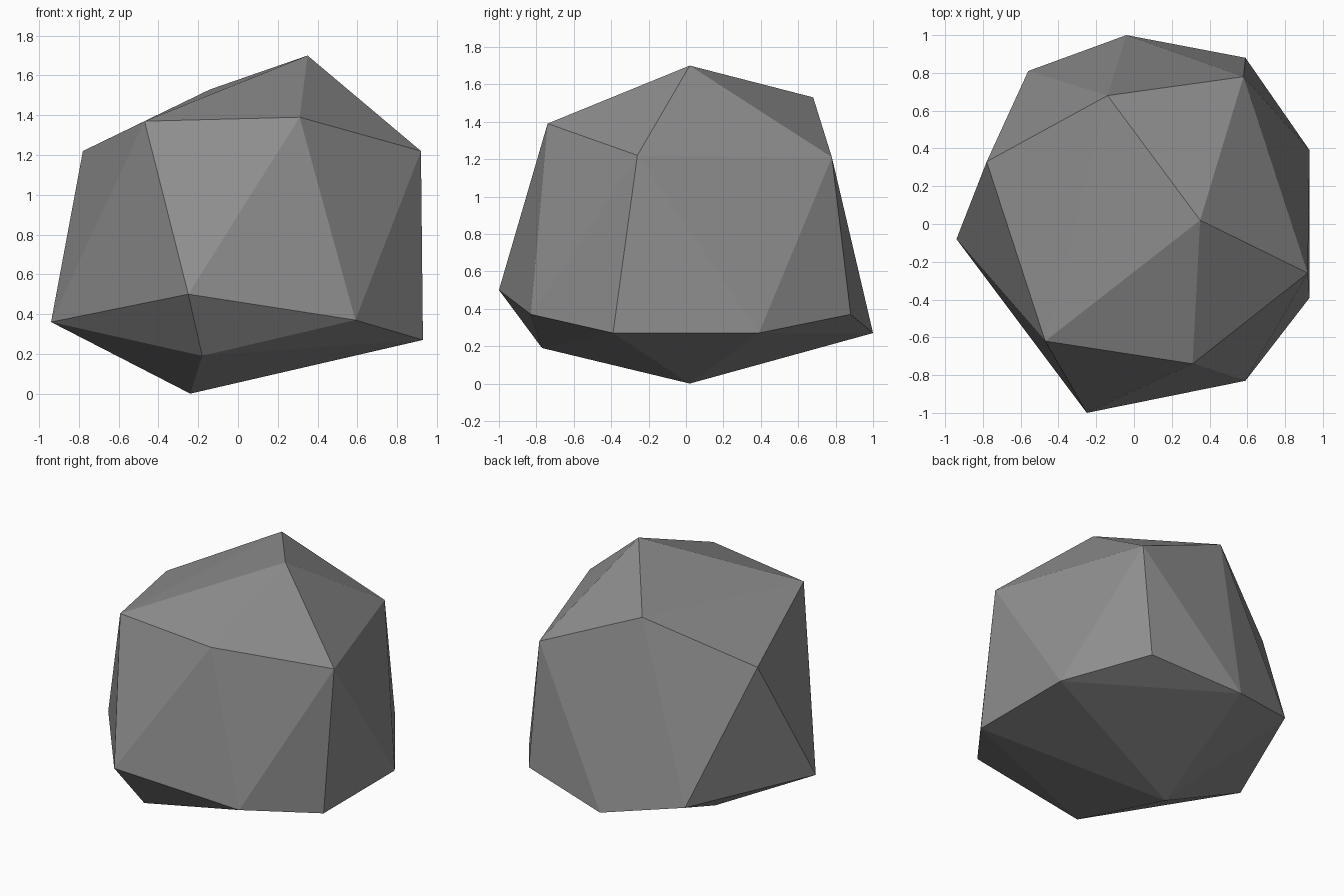
import bpy
import bmesh

# Remove the default object
default_cube = bpy.data.objects.get("Cube")
if default_cube:
    bpy.data.objects.remove(default_cube, do_unlink=True)


def make_material(name, colour):
    material = bpy.data.materials.new(name)
    material.use_nodes = True
    material.diffuse_color = colour
    shader = next(n for n in material.node_tree.nodes if n.type == "BSDF_PRINCIPLED")
    shader.inputs["Base Color"].default_value = colour
    shader.inputs["Roughness"].default_value = 0.9
    return material


def make_hull(name, corners, material):
    """Wrap flat facets around a set of corner points."""
    bm = bmesh.new()
    for corner in corners:
        bm.verts.new(corner)
    bmesh.ops.convex_hull(bm, input=list(bm.verts))
    bmesh.ops.recalc_face_normals(bm, faces=list(bm.faces))
    for face in bm.faces:
        face.smooth = False
    mesh = bpy.data.meshes.new(name)
    bm.to_mesh(mesh)
    bm.free()
    mesh.materials.append(material)
    rock = bpy.data.objects.new(name, mesh)
    bpy.context.collection.objects.link(rock)
    return rock


# Crown: the peak and the ring of upper corners
peak = [(0.35, 0.02, 1.7)]
upper_ring = [
    (-0.47, -0.62, 1.37), (0.31, -0.74, 1.39), (0.92, -0.26, 1.22),
    (0.58, 0.78, 1.21), (-0.14, 0.68, 1.53), (-0.78, 0.33, 1.22),
]

# Waist: the widest ring of corners, low on the rock
lower_ring = [
    (-0.94, -0.08, 0.36), (-0.25, -1, 0.5), (0.59, -0.83, 0.37),
    (0.93, -0.39, 0.27), (0.93, 0.39, 0.27), (0.59, 0.88, 0.37),
    (-0.04, 1, 0.27), (-0.56, 0.81, 0.37),
]

# Underside: a blunt point and one front corner
underside = [(-0.24, 0.02, 0), (-0.18, -0.77, 0.19)]

stone_grey = make_material("stone grey", (0.27, 0.27, 0.27, 1))
make_hull("rock", peak + upper_ring + lower_ring + underside, stone_grey)
